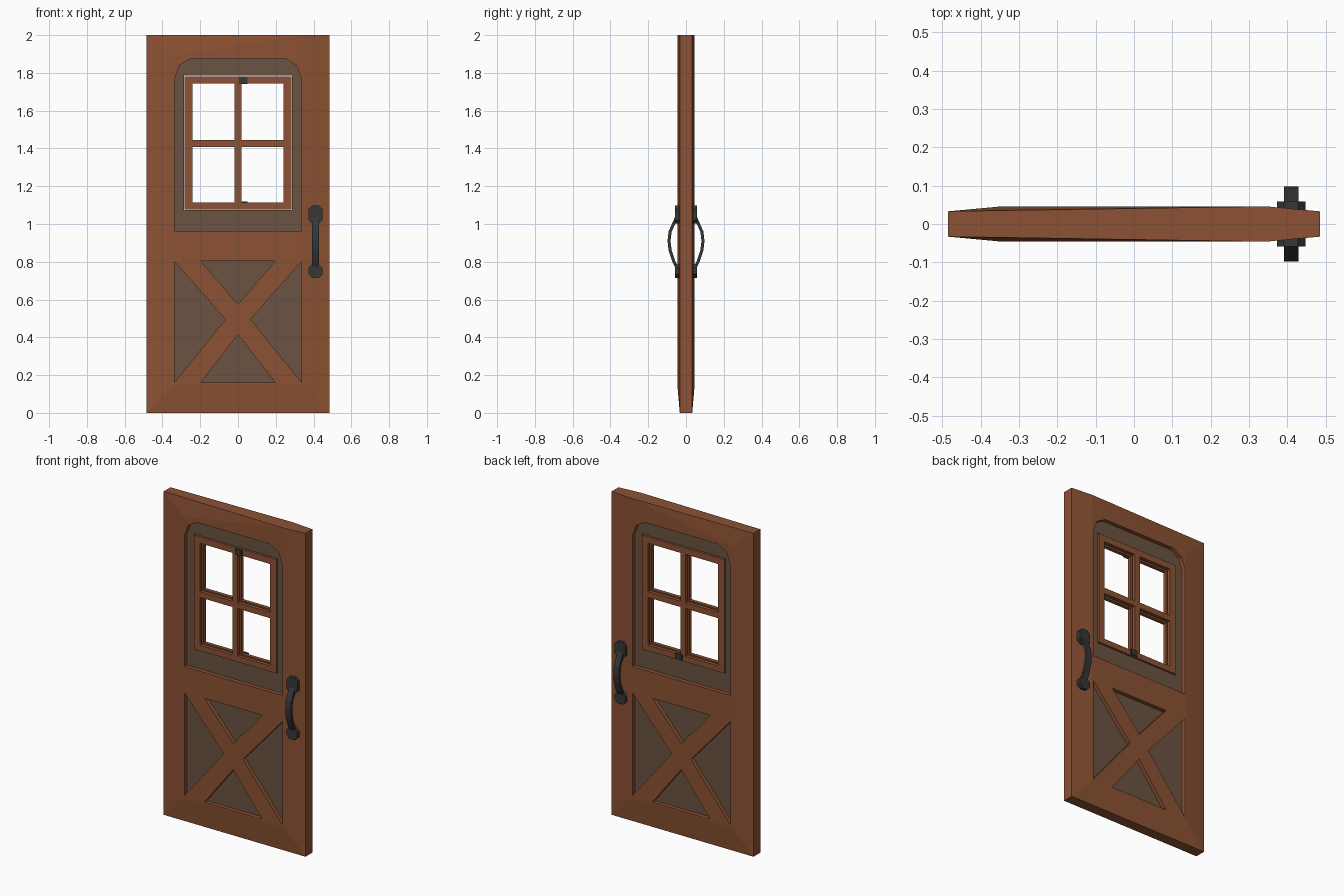
import bpy, bmesh, math

if "Cube" in bpy.data.objects:
    bpy.data.objects.remove(bpy.data.objects["Cube"])


def material(name, rgb):
    m = bpy.data.materials.new(name)
    m.diffuse_color = (*rgb, 1)
    m.use_nodes = True
    m.node_tree.nodes["Principled BSDF"].inputs["Base Color"].default_value = m.diffuse_color
    return m


WOOD = material("warm_wood", (0.262, 0.084, 0.034))
PANEL = material("dull_panel_wood", (0.147, 0.087, 0.055))
IRON = material("dark_iron", (0.038, 0.038, 0.038))


def add_object(name, bm, mat):
    bmesh.ops.recalc_face_normals(bm, faces=bm.faces)
    me = bpy.data.meshes.new(name)
    bm.to_mesh(me)
    bm.free()
    me.materials.append(mat)
    ob = bpy.data.objects.new(name, me)
    bpy.context.collection.objects.link(ob)
    return ob


def prism(bm, pts, a, b, axis="y"):
    """Extrude a closed outline: (x, z) along y, or (y, z) along x."""
    def place(p, t):
        return (p[0], t, p[1]) if axis == "y" else (t, p[0], p[1])
    lo = [bm.verts.new(place(p, a)) for p in pts]
    hi = [bm.verts.new(place(p, b)) for p in pts]
    n = len(pts)
    bm.faces.new(lo)
    bm.faces.new(hi[::-1])
    for i in range(n):
        j = (i + 1) % n
        bm.faces.new((lo[i], lo[j], hi[j], hi[i]))


def rect(bm, x0, x1, z0, z1, a, b):
    prism(bm, [(x0, z0), (x1, z0), (x1, z1), (x0, z1)], a, b)


# Door body: slab slightly thicker in the middle than at its edges
bm = bmesh.new()
for s in (-1, 1):
    for x in (-0.485, 0.485):
        for z in (0, 2):
            bm.verts.new((x, s * 0.033, z))
    for x, z in ((-0.345, 0.15), (0.345, 0.15), (-0.345, 1.885), (0.345, 2)):
        bm.verts.new((x, s * 0.046, z))
bmesh.ops.convex_hull(bm, input=bm.verts)
door = add_object("door_frame", bm, WOOD)

# Openings: arched window bay and the four triangles around the cross brace
bm = bmesh.new()
arch = [(0.335, 0.962), (0.335, 1.77), (0.31, 1.84), (0.25, 1.876)]
prism(bm, arch + [(-x, z) for x, z in reversed(arch)], -0.1, 0.1)
for s in (-1, 1):
    prism(bm, [(s * 0.335, 0.163), (s * 0.335, 0.8), (s * 0.066, 0.495)], -0.1, 0.1)
prism(bm, [(-0.197, 0.803), (0.197, 0.803), (0, 0.575)], -0.1, 0.1)
prism(bm, [(-0.197, 0.16), (0.197, 0.16), (0, 0.415)], -0.1, 0.1)
cutter = add_object("opening_cutter", bm, WOOD)
cutter.hide_render = True
mod = door.modifiers.new("openings", "BOOLEAN")
mod.operation = "DIFFERENCE"
mod.solver = "EXACT"
mod.object = cutter
bpy.context.view_layer.objects.active = door
door.select_set(True)
bpy.ops.object.modifier_apply(modifier=mod.name)
bpy.data.objects.remove(cutter)

# Recessed panels seen through the openings
T = 0.022
bm = bmesh.new()
rect(bm, -0.35, 0.35, 0.14, 0.82, -T, T)
add_object("lower_panel", bm, PANEL)
bm = bmesh.new()
for s in (-1, 1):
    rect(bm, s * 0.286, s * 0.35, 0.94, 1.89, -T, T)
rect(bm, -0.286, 0.286, 0.94, 1.074, -T, T)
rect(bm, -0.286, 0.286, 1.786, 1.89, -T, T)
add_object("upper_panel", bm, PANEL)

for s, side in ((-1, "front"), (1, "back")):
    # Four-pane window sash
    a, b = s * 0.007, s * 0.029
    bm = bmesh.new()
    for k in (-1, 1):
        rect(bm, k * 0.24, k * 0.282, 1.078, 1.782, a, b)
        rect(bm, k * 0.018, k * 0.24, 1.408, 1.444, a, b)
    rect(bm, -0.24, 0.24, 1.078, 1.113, a, b)
    rect(bm, -0.24, 0.24, 1.743, 1.782, a, b)
    rect(bm, -0.018, 0.018, 1.113, 1.743, a, b)
    add_object(side + "_window_sash", bm, WOOD)

    # Small latch: top on the front, bottom on the back
    bm = bmesh.new()
    zc = 1.43 - s * 0.33
    rect(bm, 0.005, 0.05, zc - 0.018, zc + 0.018, b, s * 0.036)
    add_object(side + "_window_latch", bm, IRON)

    # Handle: two octagonal pads and a bowed grip
    bm = bmesh.new()
    for z0, z1 in ((1.003, 1.098), (0.715, 0.786)):
        w, c, zm, h = 0.037, 0.019, (z0 + z1) / 2, (z1 - z0) / 2
        pad = [(w, c - h), (w, h - c), (w - c, h), (c - w, h),
               (-w, h - c), (-w, c - h), (c - w, -h), (w - c, -h)]
        prism(bm, [(0.41 + x, zm + z) for x, z in pad], s * 0.035, s * 0.059)
    path = [(0.048, 1.04), (0.066, 1.0), (0.084, 0.96), (0.09, 0.91),
            (0.084, 0.86), (0.066, 0.805), (0.048, 0.77)]
    outer, inner = [], []
    for i, (y, z) in enumerate(path):
        p, q = path[max(i - 1, 0)], path[min(i + 1, len(path) - 1)]
        dy, dz = q[0] - p[0], q[1] - p[1]
        k = 0.008 / math.hypot(dy, dz)
        outer.append((s * (y - dz * k), z + dy * k))
        inner.append((s * (y + dz * k), z - dy * k))
    prism(bm, outer + inner[::-1], 0.391, 0.429, axis="x")
    add_object(side + "_handle", bm, IRON)
